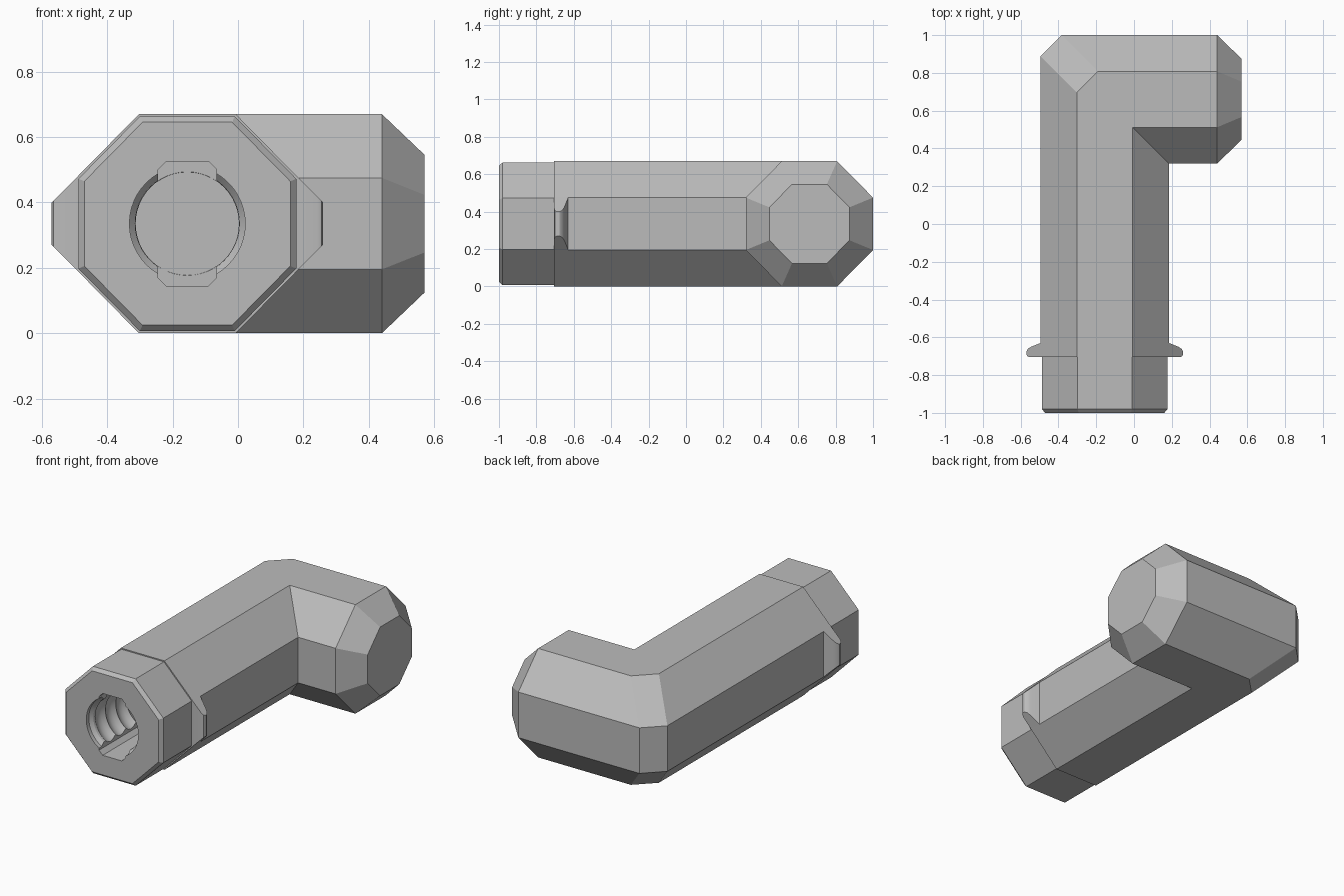
import bpy
import bmesh
import math

cube = bpy.data.objects.get("Cube")
if cube:
    bpy.data.objects.remove(cube, do_unlink=True)

# One plain grey for everything
grey = bpy.data.materials.new("plain grey")
grey.use_nodes = True
grey.diffuse_color = (0.5, 0.5, 0.5, 1)
grey.node_tree.nodes["Principled BSDF"].inputs["Base Color"].default_value = (0.5, 0.5, 0.5, 1)

CX, CY, CZ = -0.155, 0.66, 0.335   # long axis x, short arm axis y, shared height
OCTAGON = [(0.34, 0.14), (0.148, 0.335), (-0.148, 0.335), (-0.34, 0.14),
           (-0.34, -0.14), (-0.148, -0.335), (0.148, -0.335), (0.34, -0.14)]


def loft(name, rings):
    """Skin a list of equal-length point rings and cap both ends."""
    bm = bmesh.new()
    loops = [[bm.verts.new(p) for p in ring] for ring in rings]
    for a, b in zip(loops, loops[1:]):
        for i in range(len(a)):
            j = (i + 1) % len(a)
            bm.faces.new((a[i], a[j], b[j], b[i]))
    bm.faces.new(loops[0])
    bm.faces.new(loops[-1])
    bmesh.ops.remove_doubles(bm, verts=bm.verts, dist=0.0005)
    bmesh.ops.recalc_face_normals(bm, faces=bm.faces)
    mesh = bpy.data.meshes.new(name)
    bm.to_mesh(mesh)
    bm.free()
    obj = bpy.data.objects.new(name, mesh)
    bpy.context.collection.objects.link(obj)
    mesh.materials.append(grey)
    return obj


def activate(obj):
    bpy.ops.object.select_all(action='DESELECT')
    obj.select_set(True)
    bpy.context.view_layer.objects.active = obj


def cut(target, cutter):
    mod = target.modifiers.new("cut", 'BOOLEAN')
    mod.operation = 'DIFFERENCE'
    mod.solver = 'EXACT'
    mod.object = cutter
    activate(target)
    bpy.ops.object.modifier_apply(modifier=mod.name)
    bpy.data.objects.remove(cutter, do_unlink=True)


def long_ring(y, s):
    return [(CX + u * s, y, CZ + v * s) for u, v in OCTAGON]


def arm_ring(x, s):
    return [(x, CY - u * s, CZ + v * s) for u, v in OCTAGON]


def elbow_ring(side):
    """Mitred ring; outer corners are split to bevel the bend."""
    ring = []
    for u, v in OCTAGON:
        c = 0.112 if u < 0 else 0
        ring.append((CX + u + c * side, CY - u - c * (1 - side), CZ + v))
    return ring


# Bent octagonal body with a slimmer, chamfered front collar
body = loft("bent_body", [
    long_ring(-1.0, 0.926), long_ring(-0.98, 0.98), long_ring(-0.705, 0.98),
    long_ring(-0.705, 1.0), elbow_ring(0), elbow_ring(1),
    arm_ring(0.44, 1.0), arm_ring(0.57, 0.63)])

# Ribbed round socket in the front
bore = [(-1.02, 0.177), (-0.975, 0.177), (-0.955, 0.16)]
for k in range(4):
    y = -0.94 + k * 0.1
    bore += [(y, 0.158), (y + 0.025, 0.172), (y + 0.05, 0.177),
             (y + 0.075, 0.172)]
bore.append((-0.54, 0.158))
SEG = 48
angles = [2 * math.pi * i / SEG for i in range(SEG)]
cut(body, loft("socket_cutter", [
    [(CX + r * math.cos(a), y, CZ + r * math.sin(a)) for a in angles]
    for y, r in bore]))

# Key slot above and below the socket
slot = [(0.09, 0.165), (0.065, 0.19), (-0.065, 0.19), (-0.09, 0.165),
        (-0.09, -0.165), (-0.065, -0.19), (0.065, -0.19), (0.09, -0.165)]
cut(body, loft("slot_cutter", [
    [(CX + u, y, CZ + v) for u, v in slot] for y in (-1.03, -0.541)]))

# Rounded side tabs whose ends follow the slanted octagon faces
tab = [(0.34, -0.63), (0.39, -0.65), (0.406, -0.66), (0.415, -0.675),
       (0.415, -0.69), (0.41, -0.7), (0.398, -0.705), (0.34, -0.705)]
tabs = [loft(name, [[(CX + side * d, y, CZ + e * (0.48 - d)) for d, y in tab]
                    for e in (-1, 1)])
        for name, side in (("left_tab", 1), ("right_tab", -1))]

for obj in [body] + tabs:
    activate(obj)
    bpy.ops.object.shade_smooth_by_angle(angle=math.radians(29))
